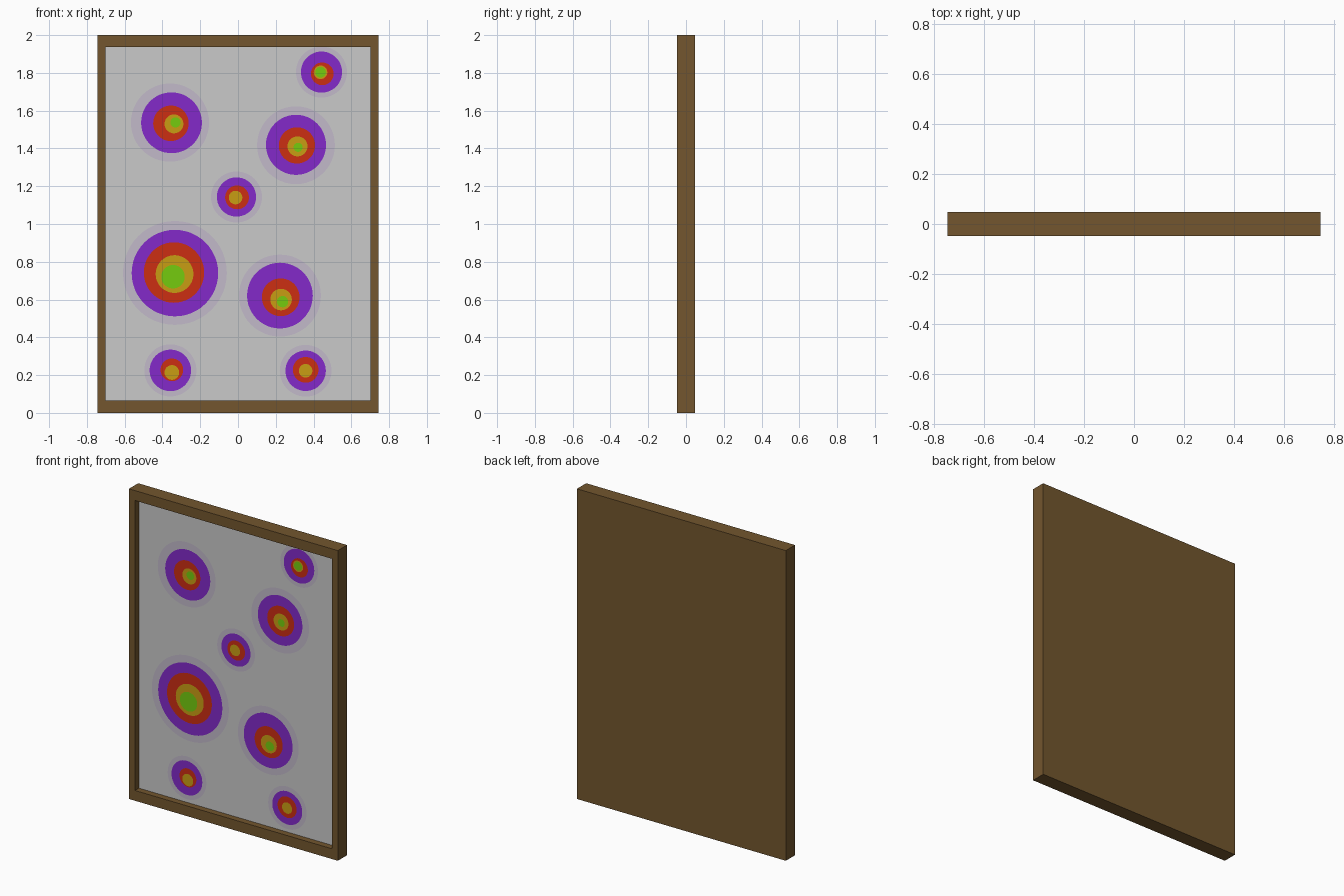
import bpy, bmesh, math
from mathutils import Matrix, Vector

if "Cube" in bpy.data.objects:
    bpy.data.objects.remove(bpy.data.objects["Cube"])

W, H, D = 1.49, 2.0, 0.094      # outer size of the frame
INNER_X, INNER_LOW, INNER_HIGH = 0.702, 0.066, 1.936
RECESS = 0.04


def material(name, srgb):
    lin = [((c / 255 + 0.055) / 1.055) ** 2.4 for c in srgb]
    m = bpy.data.materials.new(name)
    m.diffuse_color = (*lin, 1)
    m.use_nodes = True
    m.node_tree.nodes["Principled BSDF"].inputs["Base Color"].default_value = m.diffuse_color
    return m


brown = material("frame_brown", (115, 86, 46))
grey = material("panel_grey", (202, 202, 202))
ring_mats = {
    "halo": material("pale_lavender", (194, 186, 202)),
    "outer": material("purple", (131, 42, 202)),
    "middle": material("red", (204, 46, 18)),
    "inner": material("gold", (201, 157, 20)),
    "core": material("green", (117, 203, 15)),
}


def finish(bm, name, mats):
    me = bpy.data.meshes.new(name)
    bm.to_mesh(me)
    bm.free()
    for m in mats:
        me.materials.append(m)
    ob = bpy.data.objects.new(name, me)
    bpy.context.collection.objects.link(ob)


# framed board: box with the front inset and pushed back to the grey panel
bm = bmesh.new()
bmesh.ops.create_cube(bm, size=1, matrix=Matrix.Translation((0, 0, H / 2))
                      @ Matrix.Diagonal((W, D, H, 1)))
bm.normal_update()
front = min(bm.faces, key=lambda f: f.calc_center_median().y)
bmesh.ops.inset_region(bm, faces=[front], thickness=0.04)
for v in front.verts:
    v.co.x = math.copysign(INNER_X, v.co.x)
    v.co.z = INNER_HIGH if v.co.z > 1 else INNER_LOW
panel = bmesh.ops.extrude_discrete_faces(bm, faces=[front])["faces"][0]
bmesh.ops.translate(bm, verts=panel.verts[:], vec=Vector((0, RECESS, 0)))
panel.material_index = 1
bmesh.ops.recalc_face_normals(bm, faces=bm.faces[:])
finish(bm, "framed_board", [brown, grey])

# painted targets: (x, z, radius) for halo, outer, middle, inner and core discs
targets = {
    "top_right": [(.442, 1.804, .135), (.442, 1.804, .109), (.446, 1.795, .06),
                  (.437, 1.803, .036), (.437, 1.804, .028)],
    "upper_left": [(-.36, 1.537, .207), (-.352, 1.536, .161), (-.355, 1.533, .094),
                   (-.339, 1.53, .05), (-.331, 1.538, .027)],
    "upper_right": [(.307, 1.417, .206), (.307, 1.419, .159), (.312, 1.416, .096),
                    (.315, 1.411, .053), (.318, 1.406, .024)],
    "centre": [(-.008, 1.143, .135), (-.008, 1.143, .104), (-.005, 1.141, .063),
               (-.013, 1.14, .036)],
    "large_left": [(-.334, .741, .275), (-.334, .74, .229), (-.339, .743, .16),
                   (-.336, .735, .1), (-.344, .721, .062)],
    "lower_right": [(.222, .621, .217), (.222, .621, .174), (.226, .612, .1),
                    (.228, .6, .057), (.236, .589, .03)],
    "bottom_left": [(-.358, .225, .138), (-.358, .225, .11), (-.35, .228, .06),
                    (-.35, .214, .039)],
    "bottom_right": [(.358, .223, .137), (.358, .223, .107), (.358, .228, .068),
                     (.358, .223, .036)],
}
panel_y = -D / 2 + RECESS
for place, rings in targets.items():
    bm = bmesh.new()
    for i, (x, z, r) in enumerate(rings):
        before = set(bm.faces)
        bmesh.ops.create_circle(
            bm, cap_ends=True, segments=48, radius=r,
            matrix=Matrix.Translation((x, panel_y - 0.0012 * (i + 1), z))
            @ Matrix.Rotation(math.pi / 2, 4, 'X'))
        for f in set(bm.faces) - before:
            f.material_index = i
            f.normal_update()
            if f.normal.y > 0:
                f.normal_flip()
    finish(bm, "target_" + place, list(ring_mats.values()))
